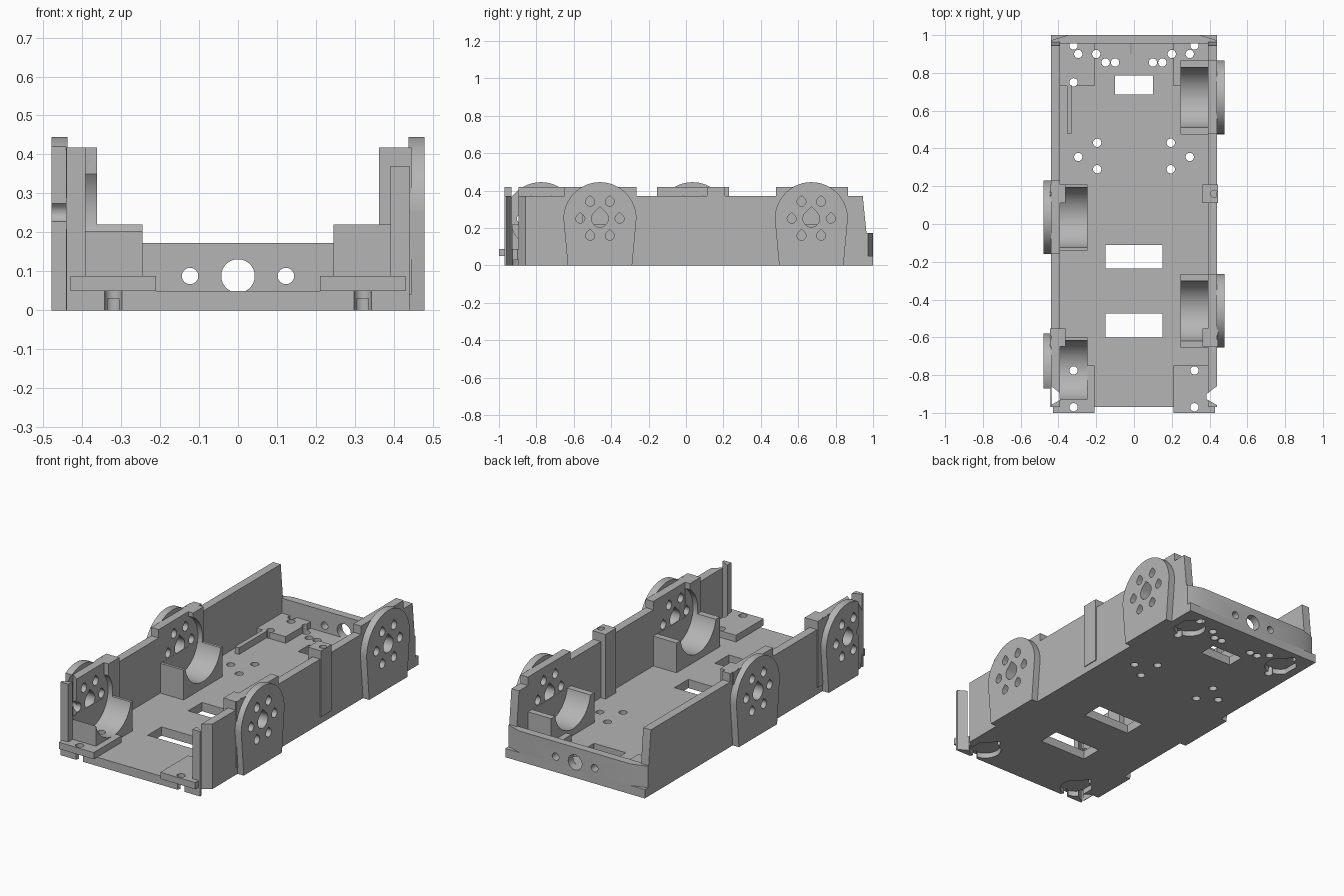
import bpy, bmesh
from math import sin, cos, pi, radians

if "Cube" in bpy.data.objects:
    bpy.data.objects.remove(bpy.data.objects["Cube"], do_unlink=True)

grey = bpy.data.materials.new("matte grey")
grey.use_nodes = True
grey.diffuse_color = (0.46, 0.46, 0.46, 1)
grey.node_tree.nodes["Principled BSDF"].inputs["Base Color"].default_value = grey.diffuse_color


# Shape helpers: each returns (outline, axis, low, high)
def box(x0, x1, y0, y1, z0, z1):
    return ([(x0, y0), (x1, y0), (x1, y1), (x0, y1)], "z", z0, z1)


def circle(u, v, r, axis, lo, hi, n=40):
    return ([(u + r * cos(2 * pi * i / n), v + r * sin(2 * pi * i / n)) for i in range(n)], axis, lo, hi)


def teardrop(u, v, r, lo, hi, n=18):
    arc = [radians(135 + 270 * i / n) for i in range(n + 1)]
    return ([(u + r * cos(a), v + r * sin(a)) for a in arc] + [(u, v + r * 1.41)], "x", lo, hi)


def span(s, a, b):
    """Ordered x range on side s."""
    return min(s * a, s * b), max(s * a, s * b)


PLACE = {"x": lambda u, v, w: (w, u, v), "y": lambda u, v, w: (u, w, v), "z": lambda u, v, w: (u, v, w)}


def build(name, shapes, cutters=()):
    bm = bmesh.new()
    for pts, axis, lo, hi in shapes:
        put = PLACE[axis]
        a = [bm.verts.new(put(u, v, lo)) for u, v in pts]
        b = [bm.verts.new(put(u, v, hi)) for u, v in pts]
        bm.faces.new(a)
        bm.faces.new(b[::-1])
        for i in range(len(a)):
            j = (i + 1) % len(a)
            bm.faces.new((a[i], b[i], b[j], a[j]))
    bmesh.ops.recalc_face_normals(bm, faces=bm.faces)
    me = bpy.data.meshes.new(name)
    bm.to_mesh(me)
    bm.free()
    me.materials.append(grey)
    ob = bpy.data.objects.new(name, me)
    bpy.context.collection.objects.link(ob)
    for c in cutters:
        m = ob.modifiers.new("cut", "BOOLEAN")
        m.operation, m.solver, m.object = "DIFFERENCE", "EXACT", c
    if cutters:
        dg = bpy.context.evaluated_depsgraph_get()
        ob.data = bpy.data.meshes.new_from_object(ob.evaluated_get(dg))
        ob.modifiers.clear()
    bpy.ops.object.select_all(action="DESELECT")
    ob.select_set(True)
    bpy.context.view_layer.objects.active = ob
    bpy.ops.object.shade_smooth_by_angle(angle=radians(30))
    return ob


helpers = []


def cutter(name, shapes):
    ob = build(name, shapes)
    ob.hide_render = True
    helpers.append(ob)
    return ob


# Motor stations: side and position along the chassis
MOTORS = [(1, -0.46), (1, 0.67), (-1, -0.775), (-1, 0.035)]
AXLE = 0.25

# Cutters
windows = cutter("window_cutter", [
    box(-0.1, 0.1, 0.685, 0.785, -0.1, 0.2),
    box(-0.15, 0.15, -0.235, -0.11, -0.1, 0.2),
    box(-0.15, 0.15, -0.6, -0.475, -0.1, 0.2)])
floor_holes = [(0.295, 0.9), (0.2, 0.9), (0.15, 0.855), (0.1, 0.855),
               (0.295, 0.355), (0.195, 0.43), (0.195, 0.29)]
screw_holes = [(0.32, -0.97), (0.32, -0.775), (0.32, 0.945), (0.32, 0.75)]
drills = cutter("drill_cutter", [circle(s * x, y, 0.022, "z", -0.1, 0.2, 24)
                                 for s in (-1, 1) for x, y in floor_holes + screw_holes])
recesses = cutter("caster_recess_cutter", [circle(s * 0.32, y, 0.085, "z", -0.1, 0.03)
                                           for s in (-1, 1) for y in (-0.87, 0.85)])
notches = cutter("corner_notch_cutter", [
    ([(s * 0.45, -0.85), (s * 0.385, -0.9), (s * 0.385, -0.928), (s * 0.45, -0.965)], "z", -0.1, 0.6)
    for s in (-1, 1)])
bodies = cutter("motor_body_cutter", [circle(y, AXLE, 0.162, "x", *span(s, 0.1, 0.391), 64)
                                      for s, y in MOTORS])
bolts = []
for s, y in MOTORS:
    reach = span(s, 0.38, 0.6)
    bolts.append(teardrop(y, AXLE, 0.045, *reach))
    for k in range(6):
        a = k * pi / 3
        bolts.append(teardrop(y + 0.105 * cos(a), AXLE + 0.105 * sin(a), 0.024, *reach))
bolts = cutter("bolt_cutter", bolts)
rear_bores = cutter("rear_bore_cutter", [circle(x, 0.088, r, "y", 0.9, 1.1)
                                         for x, r in ((0, 0.043), (-0.123, 0.021), (0.123, 0.021))])
front_trim = cutter("front_trim_cutter", [box(-0.6, -0.441, -1.2, -0.87, -0.1, 0.6)])
post_holes = cutter("post_hole_cutter", [circle(s * 0.425, y, 0.019, "z", 0.36, 0.5, 20)
                                         for s in (-1, 1) for y in (-0.6, 0.16)])

# Floor and rear bumper
build("floor", [box(-0.44, 0.44, -0.97, 1.0, 0, 0.05)],
      [windows, drills, recesses, notches, rear_bores])
build("rear_bumper", [([(-0.44, 0.955), (0.44, 0.955), (0.44, 0.972), (0.35, 1), (-0.35, 1), (-0.44, 0.972)],
                       "z", 0.045, 0.173)], [rear_bores])

for s in (-1, 1):
    side = "left" if s > 0 else "right"
    # Side wall with a slanted rear end
    build(side + "_wall", [([(-0.97, 0), (0.965, 0), (0.965, 0.17), (0.945, 0.37), (-0.97, 0.37)],
                            "x", *span(s, 0.392, 0.44))], [notches, bolts])
    # Caster pads at both ends
    build(side + "_front_pad", [box(*span(s, 0.21, 0.43), -1.0, -0.75, 0.05, 0.088)], [drills, notches])
    build(side + "_rear_pad", [box(*span(s, 0.21, 0.395), 0.73, 0.955, 0.05, 0.088)], [drills])
    # Lid posts
    for label, y in (("front", -0.6), ("middle", 0.16)):
        build(f"{side}_{label}_post", [box(*span(s, 0.362, 0.445), y - 0.048, y + 0.048, 0.04, 0.418)],
              [bodies, bolts, post_holes])

# Motor stations: raised wall, round-topped outer plate and cradle
for i, (s, y) in enumerate(MOTORS):
    side = "left" if s > 0 else "right"
    end = "rear" if i % 2 else "front"
    front_right = s < 0 and end == "front"
    y0 = -0.97 if front_right else y - 0.19
    build(f"{side}_{end}_raised_wall", [box(*span(s, 0.392, 0.44), y0, y + 0.195, 0.36, 0.418)],
          [notches, bolts])
    arch = [(y + 0.195 * cos(pi * k / 40), AXLE + 0.195 * sin(pi * k / 40)) for k in range(41)]
    build(f"{side}_{end}_motor_plate", [([(y + 0.172, 0)] + arch + [(y - 0.172, 0)], "x", *span(s, 0.438, 0.479))],
          [bolts, front_trim] if front_right else [bolts])
    half = 0.195 if s > 0 else 0.175
    build(f"{side}_{end}_cradle",
          [box(*span(s, 0.245, 0.395), max(y - half, -0.93), y + half, 0.04, 0.22)],
          [bodies, drills] if front_right else [bodies])

# Cable rail beside the rear pad
build("cable_rail", [box(-0.355, -0.33, 0.48, 0.735, 0.045, 0.088)])

for ob in helpers:
    bpy.data.objects.remove(ob, do_unlink=True)
